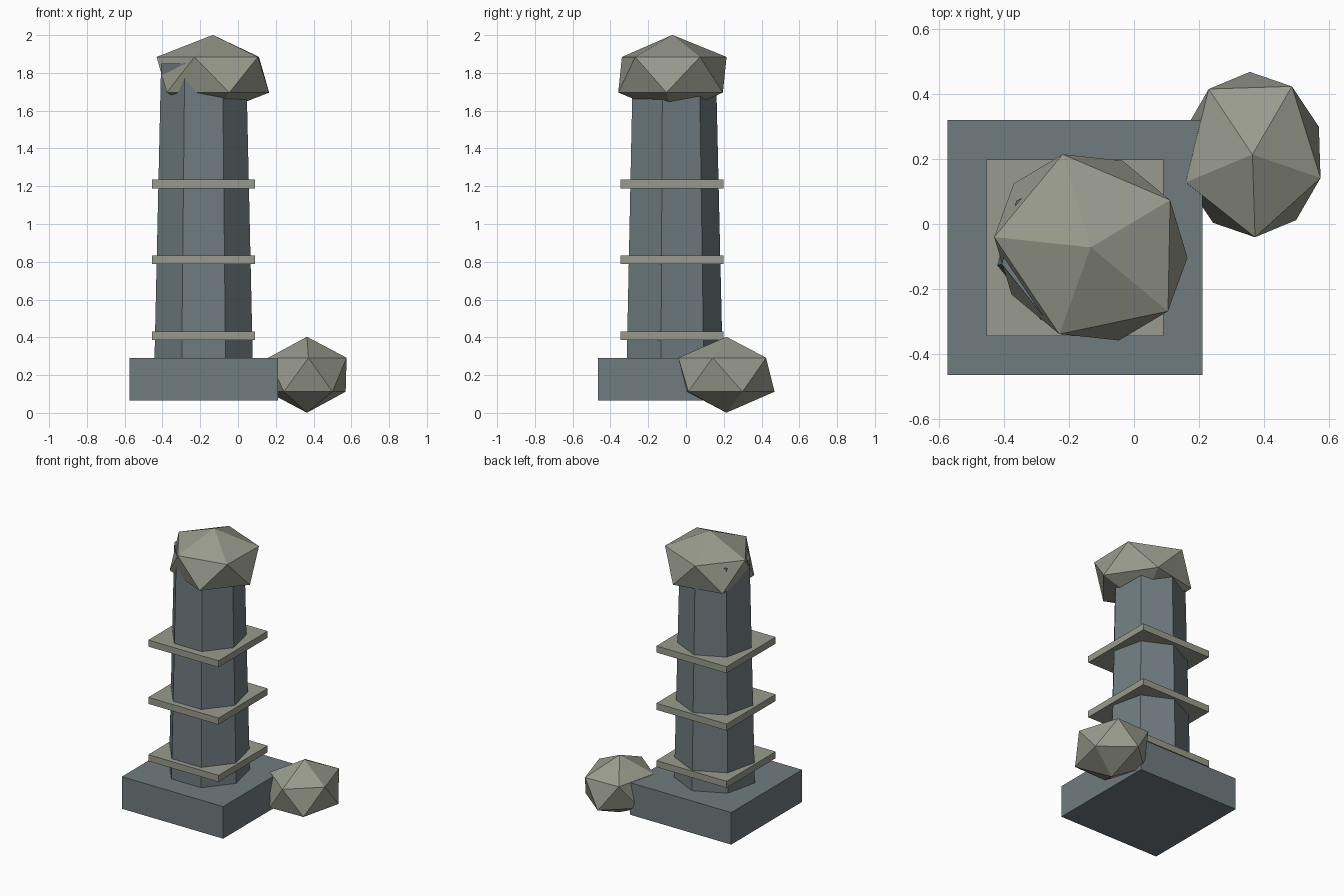
import bpy
import math

cube = bpy.data.objects.get("Cube")
if cube:
    bpy.data.objects.remove(cube, do_unlink=True)


def make_material(name, rgb):
    mat = bpy.data.materials.new(name)
    mat.use_nodes = True
    colour = (*rgb, 1)
    mat.diffuse_color = colour
    mat.node_tree.nodes["Principled BSDF"].inputs["Base Color"].default_value = colour
    return mat


slate = make_material("slate grey", (0.16, 0.20, 0.215))
stone = make_material("pale stone", (0.32, 0.33, 0.27))

AXIS = (-0.182, -0.073)  # centre line of the tower


def finish(name, mat):
    obj = bpy.context.object
    obj.name = obj.data.name = name
    obj.data.materials.append(mat)
    return obj


def block(name, width, bottom, top, mat):
    bpy.ops.mesh.primitive_cube_add(size=1, location=(*AXIS, (bottom + top) / 2))
    finish(name, mat).scale = (width, width, top - bottom)


def boulder(name, location, scale, turn):
    bpy.ops.mesh.primitive_ico_sphere_add(
        subdivisions=1, radius=1, location=location, rotation=(0, 0, math.radians(turn)))
    finish(name, stone).scale = scale


# Square plinth
block("plinth", 0.786, 0.065, 0.29, slate)

# Tapered seven-sided column, one corner towards the back
low, high = 0.28, 1.85
bpy.ops.mesh.primitive_cone_add(
    vertices=7, radius1=0.267, radius2=0.231, depth=high - low,
    location=(*AXIS, (low + high) / 2))
finish("column", slate)

# Three square ledges around the column
for i, z in enumerate((0.385, 0.787, 1.189)):
    block(f"ledge_{i + 1}", 0.545, z, z + 0.046, stone)

# Rough capstone and a fallen boulder beside the plinth
boulder("capstone", (-0.133, -0.072, 1.79), (0.345, 0.315, 0.211), -39.6)
boulder("fallen_boulder", (0.365, 0.214, 0.202), (0.285, 0.244, 0.201), -88.2)
